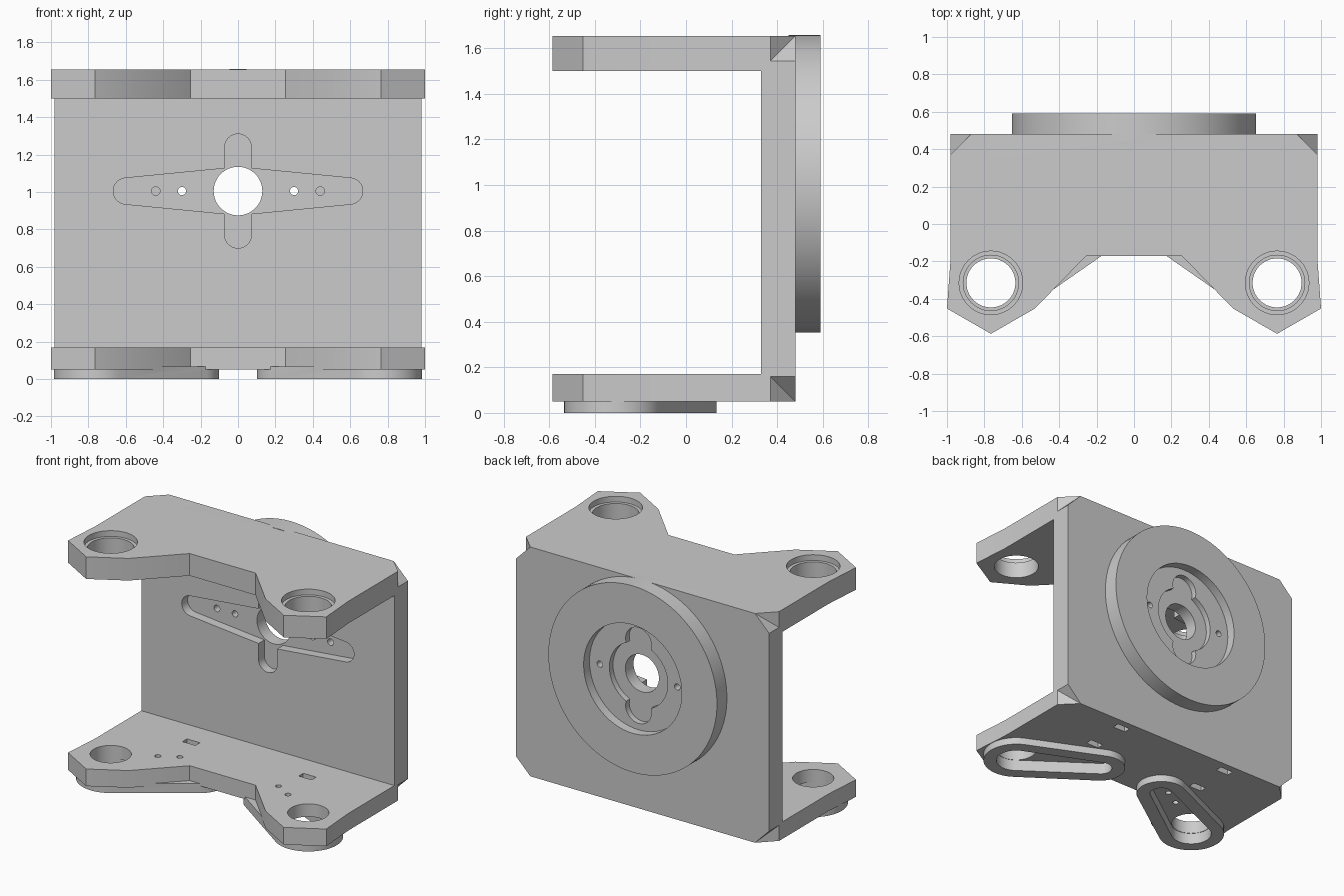
import bpy, bmesh, math
from mathutils import Vector
from mathutils.geometry import convex_hull_2d

cube = bpy.data.objects.get("Cube")
if cube:
    bpy.data.objects.remove(cube, do_unlink=True)

grey = bpy.data.materials.new("plain grey")
grey.use_nodes = True
grey.diffuse_color = (0.6, 0.6, 0.6, 1)
grey.node_tree.nodes["Principled BSDF"].inputs["Base Color"].default_value = (0.6, 0.6, 0.6, 1)


def prism(name, outline, lo, hi, axis="z"):
    """Extrude a 2D outline between lo and hi along the z or y axis."""
    place = (lambda u, v, w: (u, v, w)) if axis == "z" else (lambda u, v, w: (u, w, v))
    bm = bmesh.new()
    base = bm.faces.new([bm.verts.new(place(u, v, lo)) for u, v in outline])
    grown = bmesh.ops.extrude_face_region(bm, geom=[base])
    top = [g for g in grown["geom"] if isinstance(g, bmesh.types.BMVert)]
    bmesh.ops.translate(bm, verts=top, vec=Vector(place(0, 0, hi - lo)))
    bmesh.ops.recalc_face_normals(bm, faces=bm.faces)
    mesh = bpy.data.meshes.new(name)
    bm.to_mesh(mesh)
    bm.free()
    mesh.materials.append(grey)
    obj = bpy.data.objects.new(name, mesh)
    bpy.context.scene.collection.objects.link(obj)
    return obj


def circle(u, v, r, n=48):
    return [(u + r * math.cos(2 * math.pi * i / n), v + r * math.sin(2 * math.pi * i / n))
            for i in range(n)]


def hull(*circles):
    """Outline wrapped around several circles."""
    pts = [Vector(p) for c in circles for p in circle(*c)]
    return [tuple(pts[i]) for i in convex_hull_2d(pts)]


def box(u, v, w, h):
    return [(u - w / 2, v - h / 2), (u + w / 2, v - h / 2),
            (u + w / 2, v + h / 2), (u - w / 2, v + h / 2)]


def combine(target, other, operation):
    mod = target.modifiers.new(operation.lower(), "BOOLEAN")
    mod.operation, mod.solver, mod.object = operation, "EXACT", other
    bpy.ops.object.select_all(action="DESELECT")
    bpy.context.view_layer.objects.active = target
    target.select_set(True)
    bpy.ops.object.modifier_apply(modifier=mod.name)
    bpy.data.objects.remove(other, do_unlink=True)


CUT, BACK, TOP, FLOOR = 0.11, 0.48, 1.655, 0.05
HALF, MID = 0.98, 1.005
LUG_X, LUG_Y = 0.765, -0.315

# Back wall: rectangle with clipped corners
corner = [(HALF, FLOOR + CUT), (HALF, TOP - CUT), (HALF - CUT, TOP)]
bracket = prism("bracket", [(HALF - CUT, FLOOR)] + corner
                + [(-x, z) for x, z in reversed(corner)] + [(CUT - HALF, FLOOR)],
                0.33, BACK, "y")

# Top and bottom plates with two pointed lugs
half = [(HALF - CUT, BACK), (HALF, BACK - CUT), (HALF, -0.18), (1.0, -0.452),
        (LUG_X, -0.587), (0.53, -0.452), (0.255, -0.17)]
plate = half + [(-x, y) for x, y in reversed(half)]
combine(bracket, prism("top_plate", plate, 1.5, TOP), "UNION")
combine(bracket, prism("bottom_plate", plate, FLOOR, 0.17), "UNION")

# Round boss on the back
combine(bracket, prism("rear_boss", circle(0, MID, 0.653, 96), 0.45, 0.59, "y"), "UNION")

# Tapered feet under the bottom plate
for s in (-1, 1):
    foot = hull((s * LUG_X, LUG_Y, 0.22), (s * 0.268, -0.033, 0.167))
    combine(bracket, prism("foot", foot, 0, 0.066), "UNION")

cutters = []


def cut(outline, lo, hi, axis="z"):
    cutters.append(prism("cutter", outline, lo, hi, axis))


# Cross-shaped recess in the front of the wall
cut(hull((-0.597, MID, 0.07), (0, MID, 0.128), (0.597, MID, 0.07)), 0.3, 0.395, "y")
cut(hull((0, MID - 0.233, 0.072), (0, MID + 0.233, 0.072)), 0.3, 0.395, "y")

# Stepped, lobed recess in the rear boss
cut(circle(0, MID, 0.38, 64), 0.525, 0.7, "y")
cut(circle(0, MID, 0.226), 0.485, 0.7, "y")
for s in (-1, 1):
    cut(circle(0, MID + s * 0.235, 0.1), 0.485, 0.7, "y")

# Shaft hole and screw holes through the wall
cut(circle(0, MID, 0.13), 0.2, 0.8, "y")
for s in (-1, 1):
    cut(circle(s * 0.3, MID, 0.022, 20), 0.2, 0.8, "y")
    cut(circle(s * 0.44, MID, 0.023, 20), 0.2, 0.51, "y")

for s in (-1, 1):
    # Lug holes, counterbored in the top plate
    cut(circle(s * LUG_X, LUG_Y, 0.17), TOP - 0.04, 1.8)
    cut(circle(s * LUG_X, LUG_Y, 0.148), 1.4, 1.8)
    cut(circle(s * LUG_X, LUG_Y, 0.131), -0.1, 0.3)
    # Recess and screw holes in each foot
    along = Vector((-s * 0.497, 0.282)).normalized()
    tip = Vector((s * LUG_X, LUG_Y)) + along * 0.575
    cut(hull((s * LUG_X, LUG_Y, 0.134), (tip.x, tip.y, 0.075)), -0.1, 0.08)
    for d in (0.3, 0.44):
        p = Vector((s * LUG_X, LUG_Y)) + along * d
        cut(circle(p.x, p.y, 0.02, 20), -0.1, 0.3)
    # Tie slots: one through the plate, one blind beneath the wall
    cut(box(s * 0.45, 0.125, 0.1, 0.05), -0.1, 0.3)
    cut(box(s * 0.45, 0.405, 0.1, 0.05), -0.1, 0.13)

for cutter in cutters:
    combine(bracket, cutter, "DIFFERENCE")

bracket.select_set(True)
bpy.context.view_layer.objects.active = bracket
bpy.ops.object.shade_smooth_by_angle(angle=math.radians(25))
